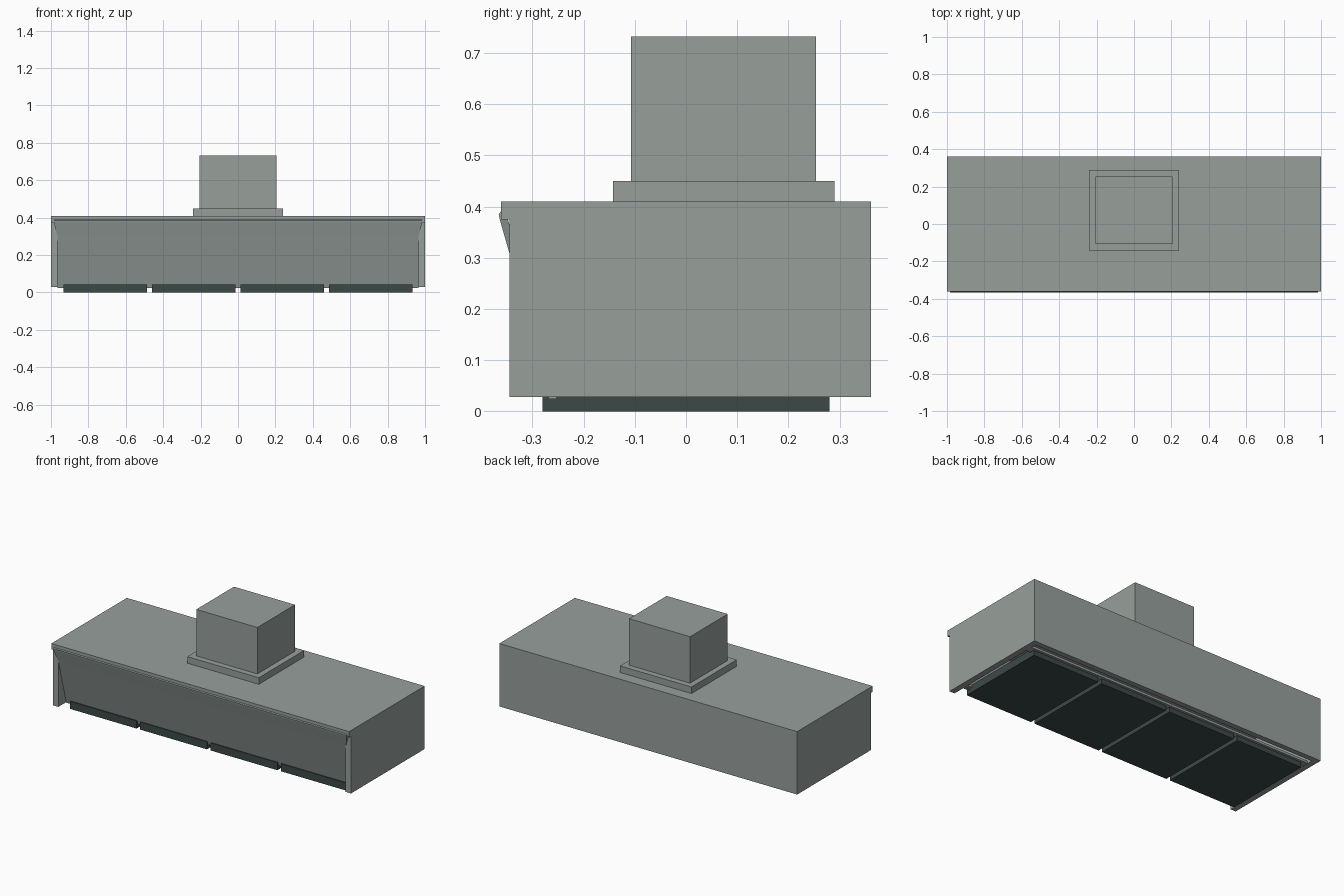
import bpy
import bmesh

if "Cube" in bpy.data.objects:
    bpy.data.objects.remove(bpy.data.objects["Cube"])


def material(name, rgb):
    m = bpy.data.materials.new(name)
    m.diffuse_color = (*rgb, 1)
    m.use_nodes = True
    m.node_tree.nodes["Principled BSDF"].inputs["Base Color"].default_value = m.diffuse_color
    return m


steel = material("brushed steel", (0.31, 0.35, 0.33))
dark = material("dark filter", (0.045, 0.066, 0.064))


def finish(name, bm, mat):
    bmesh.ops.recalc_face_normals(bm, faces=bm.faces)
    me = bpy.data.meshes.new(name)
    bm.to_mesh(me)
    bm.free()
    ob = bpy.data.objects.new(name, me)
    bpy.context.collection.objects.link(ob)
    me.materials.append(mat)
    return ob


def box(name, x, y, z, mat):
    bm = bmesh.new()
    bmesh.ops.create_cube(bm, size=1)
    for v in bm.verts:
        for i, (lo, hi) in enumerate((x, y, z)):
            v.co[i] = hi if v.co[i] > 0 else lo
    return finish(name, bm, mat)


# Hollow canopy: roof with front lip, back wall and two side walls
box("roof", (-1, 1), (-0.362, 0.362), (0.375, 0.41), steel)
box("back_wall", (-1, 1), (0.33, 0.362), (0.028, 0.375), steel)
for side, s in (("left", -1), ("right", 1)):
    box(side + "_wall", sorted((s * 0.965, s)), (-0.345, 0.33), (0.028, 0.375), steel)

# Sloping front panel, flared outward where it overlaps the side walls
rows = [  # half width, y, z
    (0.98, -0.36, 0.393), (0.985, -0.366, 0.385), (0.985, -0.364, 0.375),
    (0.966, -0.344, 0.305), (0.966, -0.268, 0.024)]
bm = bmesh.new()
rings = []
for w, y, z in rows:
    rings.append([bm.verts.new(p) for p in
                  ((-w, y, z), (w, y, z), (w, y + 0.016, z), (-w, y + 0.016, z))])
for a, b in zip(rings, rings[1:]):
    for i in range(4):
        j = (i + 1) % 4
        bm.faces.new((a[i], a[j], b[j], b[i]))
bm.faces.new(rings[0])
bm.faces.new(rings[-1])
finish("front_panel", bm, steel)

# Row of four grease filters hanging below the canopy
for i in range(4):
    cx = -0.7095 + 0.473 * i
    box(f"filter_{i + 1}", (cx - 0.224, cx + 0.224), (-0.28, 0.28), (0, 0.046), dark)

# Rails that carry the filters
for name, y in (("front_rail", (-0.265, -0.235)), ("back_rail", (0.25, 0.295))):
    box(name, (-0.965, 0.965), y, (0.03, 0.044), steel)

# Duct collar and chimney
box("duct_collar", (-0.24, 0.24), (-0.143, 0.29), (0.41, 0.45), steel)
box("chimney", (-0.205, 0.205), (-0.107, 0.254), (0.45, 0.732), steel)
